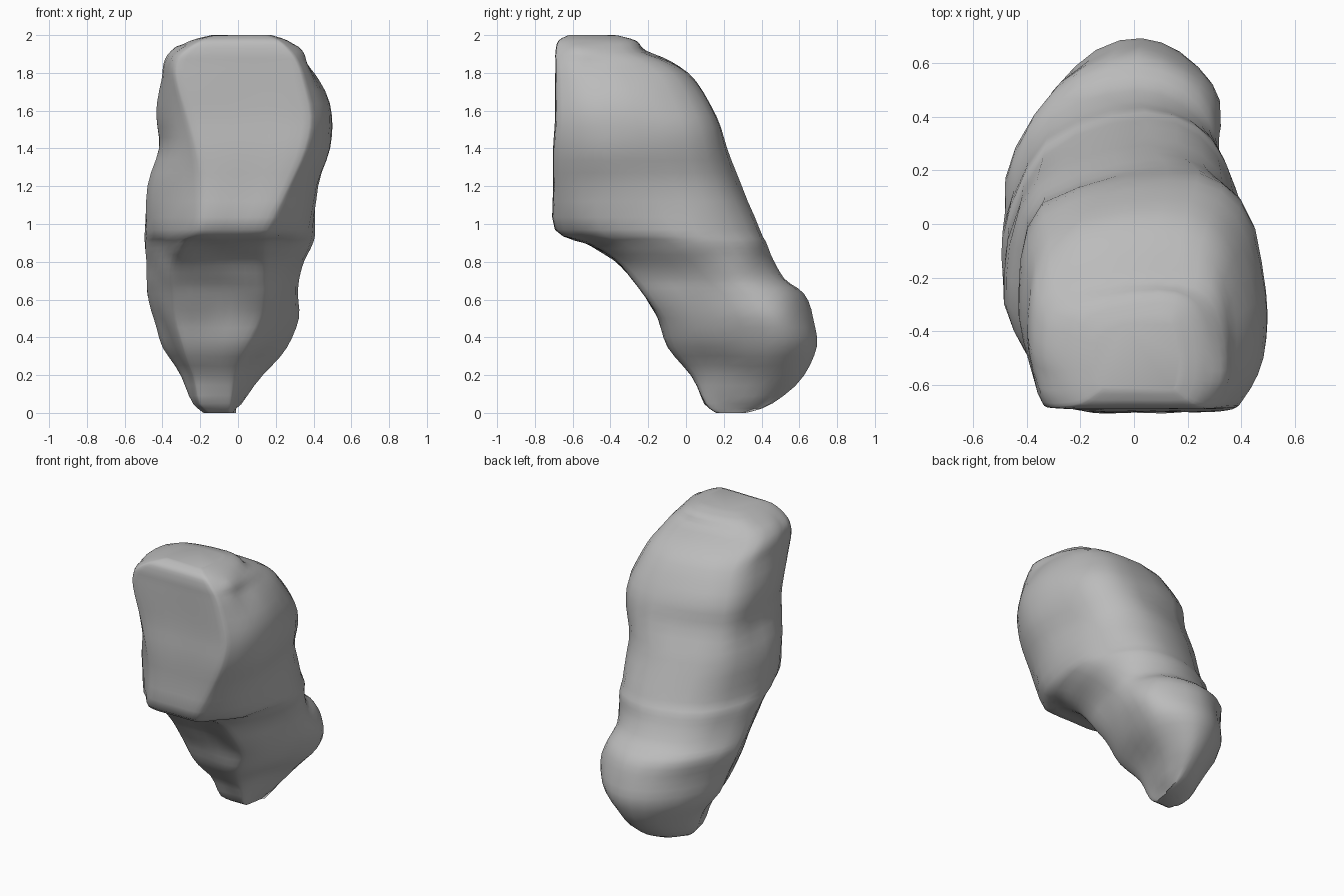
import bpy
import bmesh
from mathutils import Vector, noise

default_cube = bpy.data.objects.get("Cube")
if default_cube:
    bpy.data.objects.remove(default_cube, do_unlink=True)

# Level sections: height, front y, back y, right x, left x, face right x, face left x
SECTIONS = [
    (0, .16, .31, -.18, -.03, -.15, -.05),
    (.05, .1, .46, -.23, .01, -.2, -.04),
    (.2, .03, .62, -.3, .13, -.24, -.03),
    (.35, -.09, .7, -.39, .26, -.29, .03),
    (.5, -.14, .67, -.44, .32, -.33, .11),
    (.63, -.22, .62, -.48, .32, -.34, .13),
    (.71, -.28, .52, -.49, .32, -.34, .13),
    (.81, -.38, .46, -.49, .35, -.33, .13),
    (.9, -.53, .43, -.49, .39, -.28, .13),
    (.97, -.69, .39, -.49, .41, -.2, .15),
    (1.2, -.7, .29, -.48, .42, -.18, .27),
    (1.4, -.7, .22, -.42, .48, -.22, .36),
    (1.57, -.69, .17, -.43, .49, -.27, .39),
    (1.76, -.69, .06, -.4, .42, -.33, .35),
    (1.85, -.69, -.07, -.39, .37, -.33, .32),
    (1.91, -.69, -.21, -.35, .34, -.29, .28),
    (1.97, -.675, -.26, -.25, .26, -.2, .22),
    (2, -.62, -.36, -.14, .17, -.12, .15),
]
STEPS = 3
ROUGHNESS = 0.016


def mix(a, b, t):
    return a + (b - a) * t


def catmull(a, b, c, d, t):
    """Point on a smooth curve running from b to c."""
    return 0.5 * (2 * b + (c - a) * t + (2 * a - 5 * b + 4 * c - d) * t * t
                  + (3 * b - a - 3 * c + d) * t * t * t)


def section_ring(section):
    """Flat front edge, swelling flanks and a rounded back."""
    z, front, back, right, left, face_right, face_left = section
    face_middle = (face_right + face_left) / 2
    back_middle = (right + left) / 2 + 0.09
    upper = min(max((z - 0.5) / 0.9, 0), 1)

    def flank(side, face, early, widest, rear):
        return [(mix(face_middle, face, 0.85), 0.0), (mix(face, side, 0.18), 0.04),
                (mix(face, side, early), 0.22), (side, widest),
                (mix(back_middle, side, rear), 0.87)]

    outline = [(face_middle, 0.0)]
    outline += flank(left, face_left, mix(0.5, 0.93, upper), mix(0.65, 0.5, upper), 0.75)
    outline.append((back_middle, 1.0))
    outline += reversed(flank(right, face_right, mix(0.6, 0.78, upper), mix(0.46, 0.52, upper),
                              mix(0.58, 0.84, upper)))
    return [Vector((x, mix(front, back, depth), z)) for x, depth in outline]


def smooth_closed(points):
    count = len(points)
    return [catmull(points[i - 1], points[i], points[(i + 1) % count],
                    points[(i + 2) % count], step / STEPS)
            for i in range(count) for step in range(STEPS)]


def smooth_stack(rings):
    """Add in-between rings so that the body flows from section to section."""
    result = []
    last = len(rings) - 1
    for i in range(last):
        near = [rings[max(i - 1, 0)], rings[i], rings[i + 1], rings[min(i + 2, last)]]
        for step in range(STEPS):
            result.append([catmull(a, b, c, d, step / STEPS) for a, b, c, d in zip(*near)])
    result.append(rings[last])
    return result


# Stone body skinned over the rings
rings = smooth_stack([smooth_closed(section_ring(s)) for s in SECTIONS])
bm = bmesh.new()
skin = [[bm.verts.new(point) for point in ring] for ring in rings]
for lower, upper in zip(skin, skin[1:]):
    for i in range(len(lower)):
        j = (i + 1) % len(lower)
        bm.faces.new((lower[i], lower[j], upper[j], upper[i]))
bm.faces.new(list(reversed(skin[0])))
bm.faces.new(skin[-1])

# Worn lumps, leaving the cut front face and both ends nearly flat
bm.normal_update()
for vert in bm.verts:
    calm = 0.15 if vert.co.y < -0.6 or not 0.03 < vert.co.z < 1.95 else 1.0
    vert.co += vert.normal * noise.noise(vert.co * 4.5) * ROUGHNESS * calm

mesh = bpy.data.meshes.new("stone_body")
bm.to_mesh(mesh)
bm.free()
stone = bpy.data.objects.new("stone_body", mesh)
bpy.context.collection.objects.link(stone)

# Plain grey stone
grey = bpy.data.materials.new("grey stone")
grey.use_nodes = True
colour = (0.5, 0.5, 0.5, 1.0)
grey.diffuse_color = colour
grey.node_tree.nodes["Principled BSDF"].inputs["Base Color"].default_value = colour
mesh.materials.append(grey)

bpy.ops.object.select_all(action="DESELECT")
stone.select_set(True)
bpy.context.view_layer.objects.active = stone
bpy.ops.object.shade_smooth_by_angle(angle=0.9)
